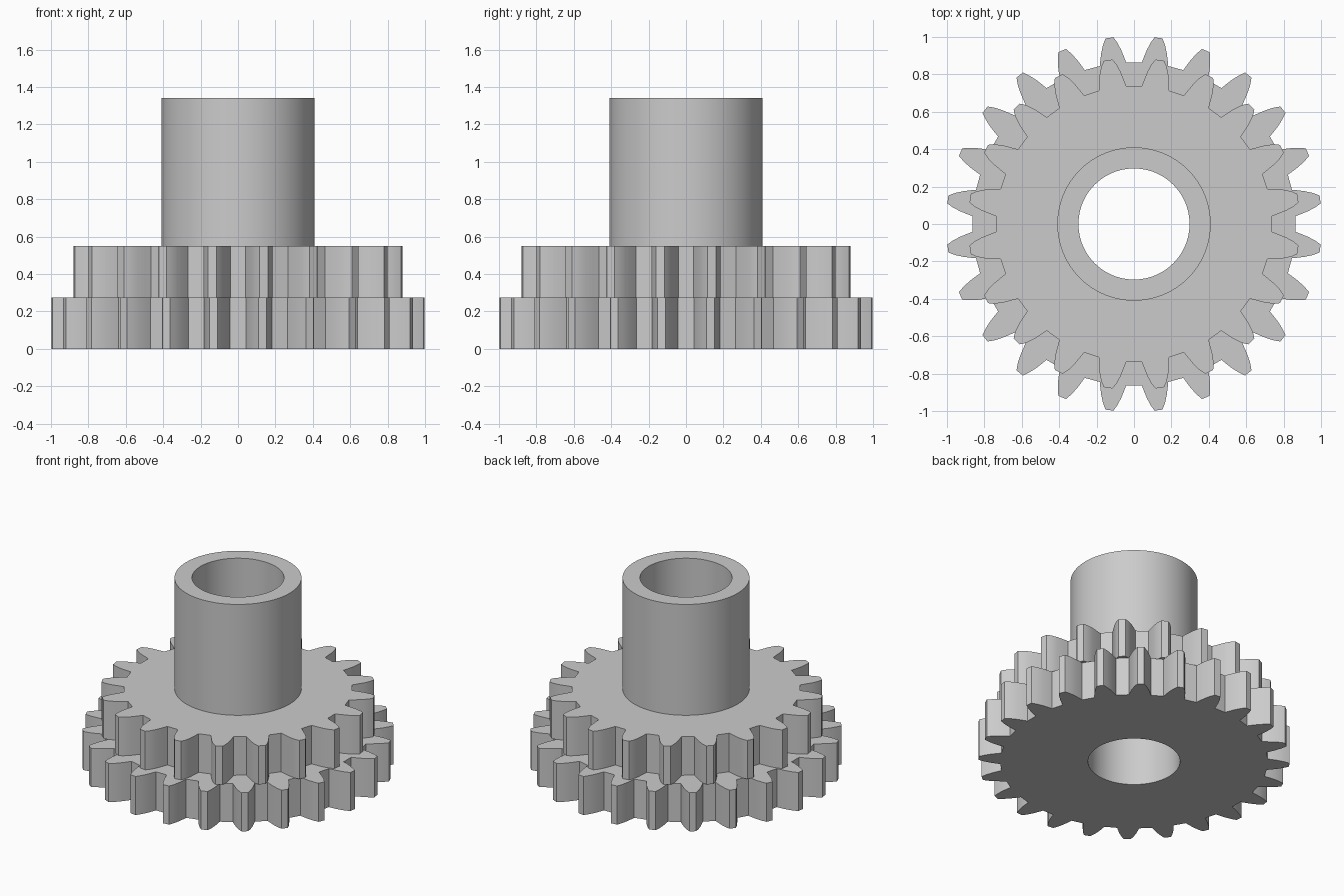
import bpy, bmesh, math

if "Cube" in bpy.data.objects:
    bpy.data.objects.remove(bpy.data.objects["Cube"])

GREY = bpy.data.materials.new("plain grey")
GREY.diffuse_color = (0.6, 0.6, 0.6, 1)
GREY.use_nodes = True
GREY.node_tree.nodes["Principled BSDF"].inputs["Base Color"].default_value = GREY.diffuse_color
BORE = 0.297


def circle(radius, count=96):
    return [(radius, 360 * i / count) for i in range(count)]


def gear(teeth, flank):
    """Polar outline; flank lists (radius, half tooth angle) from root to tip."""
    step = 360 / teeth
    outline = []
    for i in range(teeth):
        mid = (i + 0.5) * step
        outline += [(r, mid - a) for r, a in flank]
        outline += [(r, mid + a) for r, a in reversed(flank)]
    return outline


def ring(name, outline, z0, z1):
    """Extrude an outline with the central bore cut through it."""
    bm = bmesh.new()
    for loop in (outline, circle(BORE)):
        vs = [bm.verts.new((r * math.cos(math.radians(a)),
                            r * math.sin(math.radians(a)), z0)) for r, a in loop]
        for i, v in enumerate(vs):
            bm.edges.new((vs[i - 1], v))
    bmesh.ops.triangle_fill(bm, use_beauty=True, edges=bm.edges[:])
    ext = bmesh.ops.extrude_face_region(bm, geom=bm.faces[:], use_keep_orig=True)
    top = [g for g in ext["geom"] if isinstance(g, bmesh.types.BMVert)]
    bmesh.ops.translate(bm, verts=top, vec=(0, 0, z1 - z0))
    bmesh.ops.recalc_face_normals(bm, faces=bm.faces[:])
    mesh = bpy.data.meshes.new(name)
    bm.to_mesh(mesh)
    bm.free()
    mesh.materials.append(GREY)
    obj = bpy.data.objects.new(name, mesh)
    bpy.context.collection.objects.link(obj)
    bpy.ops.object.select_all(action='DESELECT')
    obj.select_set(True)
    bpy.context.view_layer.objects.active = obj
    bpy.ops.object.shade_smooth_by_angle(angle=math.radians(25))


# Large gear at the bottom, smaller gear on it, hollow collar on top
ring("lower_gear", gear(24, [(0.864, 4.7), (0.89, 4.2), (0.93, 3.35),
                             (0.97, 2.35), (1.004, 1.25)]), 0, 0.275)
ring("upper_gear", gear(20, [(0.737, 5.8), (0.77, 5.0), (0.82, 3.9),
                             (0.86, 2.7), (0.887, 1.5)]), 0.275, 0.55)
ring("collar", circle(0.41), 0.55, 1.34)
